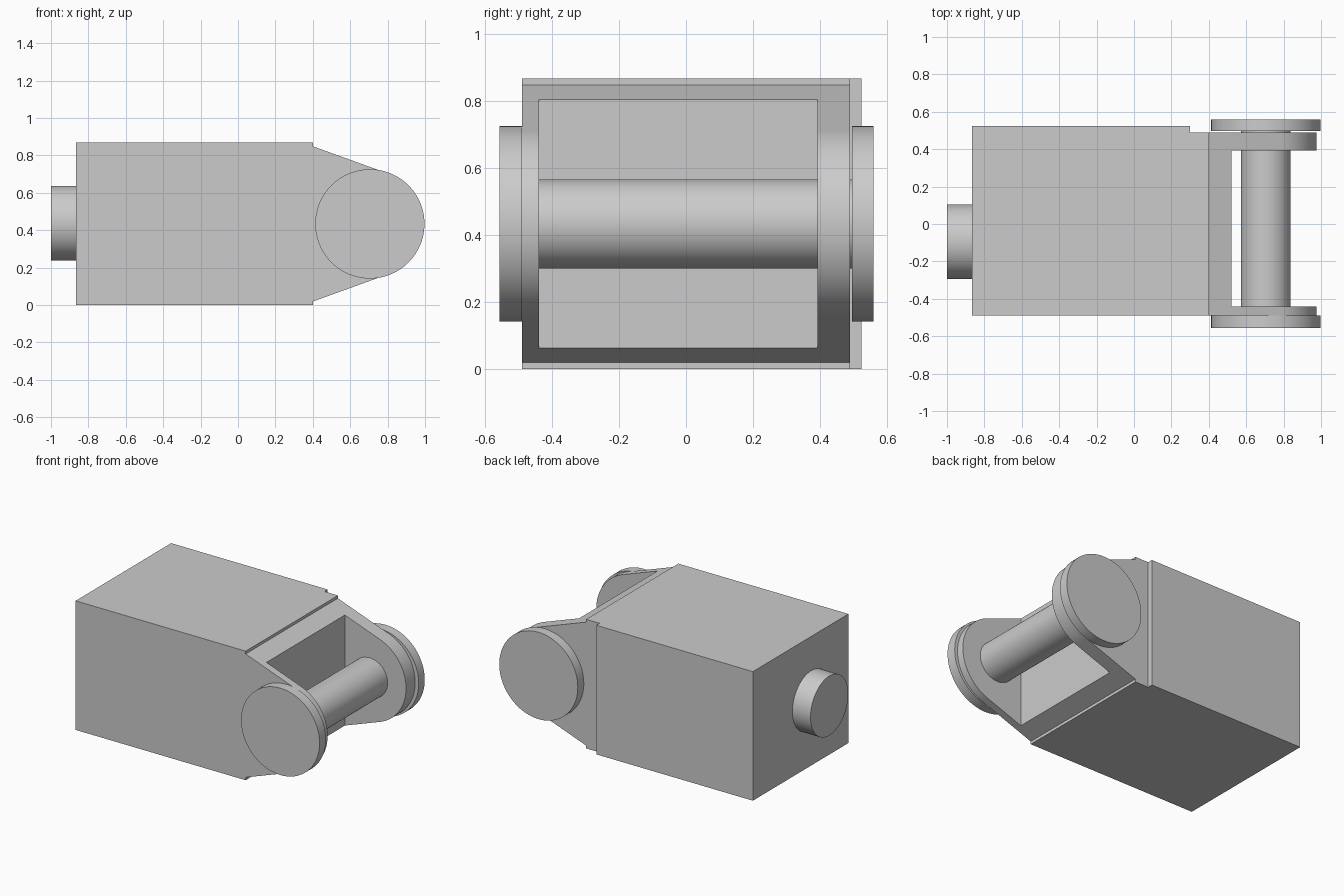
import bpy, bmesh, math
from mathutils import Vector

if "Cube" in bpy.data.objects:
    bpy.data.objects.remove(bpy.data.objects["Cube"])

CZ = 0.434       # mid height
AX = 0.705       # axle centre x


def prism(name, points, direction, smooth=False):
    """Extrude a closed outline along a direction vector."""
    bm = bmesh.new()
    face = bm.faces.new([bm.verts.new(p) for p in points])
    ext = bmesh.ops.extrude_face_region(bm, geom=[face], use_keep_orig=True)
    verts = [g for g in ext["geom"] if isinstance(g, bmesh.types.BMVert)]
    bmesh.ops.translate(bm, verts=verts, vec=Vector(direction))
    bmesh.ops.recalc_face_normals(bm, faces=bm.faces)
    mesh = bpy.data.meshes.new(name)
    bm.to_mesh(mesh)
    bm.free()
    obj = bpy.data.objects.new(name, mesh)
    bpy.context.collection.objects.link(obj)
    if smooth:
        shade(obj)
    return obj


def select(obj):
    bpy.ops.object.select_all(action='DESELECT')
    obj.select_set(True)
    bpy.context.view_layer.objects.active = obj


def shade(obj):
    select(obj)
    bpy.ops.object.shade_smooth_by_angle(angle=math.radians(15))


def cylinder_y(name, radius, y0, y1):
    """Round part on the axle line, running along y."""
    pts = [(AX + radius * math.cos(a), y0, CZ + radius * math.sin(a))
           for a in (2 * math.pi * i / 96 for i in range(96))]
    return prism(name, pts, (0, y1 - y0, 0), True)


# Main housing, with the step in its back side
outline = [(-.865, -.49), (.40, -.49), (.40, .49), (.30, .49), (.30, .525), (-.865, .525)]
prism("housing", [(x, y, 0) for x, y in outline], (0, 0, 2 * CZ))

# Fork: tapered block with a rounded nose
R, NX = 0.295, 0.68
tilt = math.radians(70.5)
arc = [-tilt + 2 * tilt * i / 48 for i in range(49)]
profile = [(.40, CZ - .415)]
profile += [(NX + R * math.cos(a), CZ + R * math.sin(a)) for a in arc]
profile += [(.40, CZ + .415)]
fork = prism("fork", [(x, -.49, z) for x, z in profile], (0, .98, 0))

# Slot that opens the fork into two arms
slot = prism("slot_cutter", [(.52, -.44, -.1), (1.1, -.44, -.1), (1.1, .393, -.1), (.52, .393, -.1)], (0, 0, 1.1))
slot.hide_render = True
cut = fork.modifiers.new("slot", 'BOOLEAN')
cut.operation = 'DIFFERENCE'
cut.solver = 'EXACT'
cut.object = slot
select(fork)
bpy.ops.object.modifier_apply(modifier=cut.name)
bpy.data.objects.remove(slot, do_unlink=True)
shade(fork)

# Axle and its two end discs
cylinder_y("axle", 0.133, -.50, .50)
cylinder_y("front_disc", 0.292, -.557, -.49)
cylinder_y("back_disc", 0.292, .496, .56)

# Rear stub
pts = [(-1, -.095 + .2 * math.cos(a), .438 + .2 * math.sin(a))
       for a in (2 * math.pi * i / 96 for i in range(96))]
prism("rear_stub", pts, (.14, 0, 0), True)
